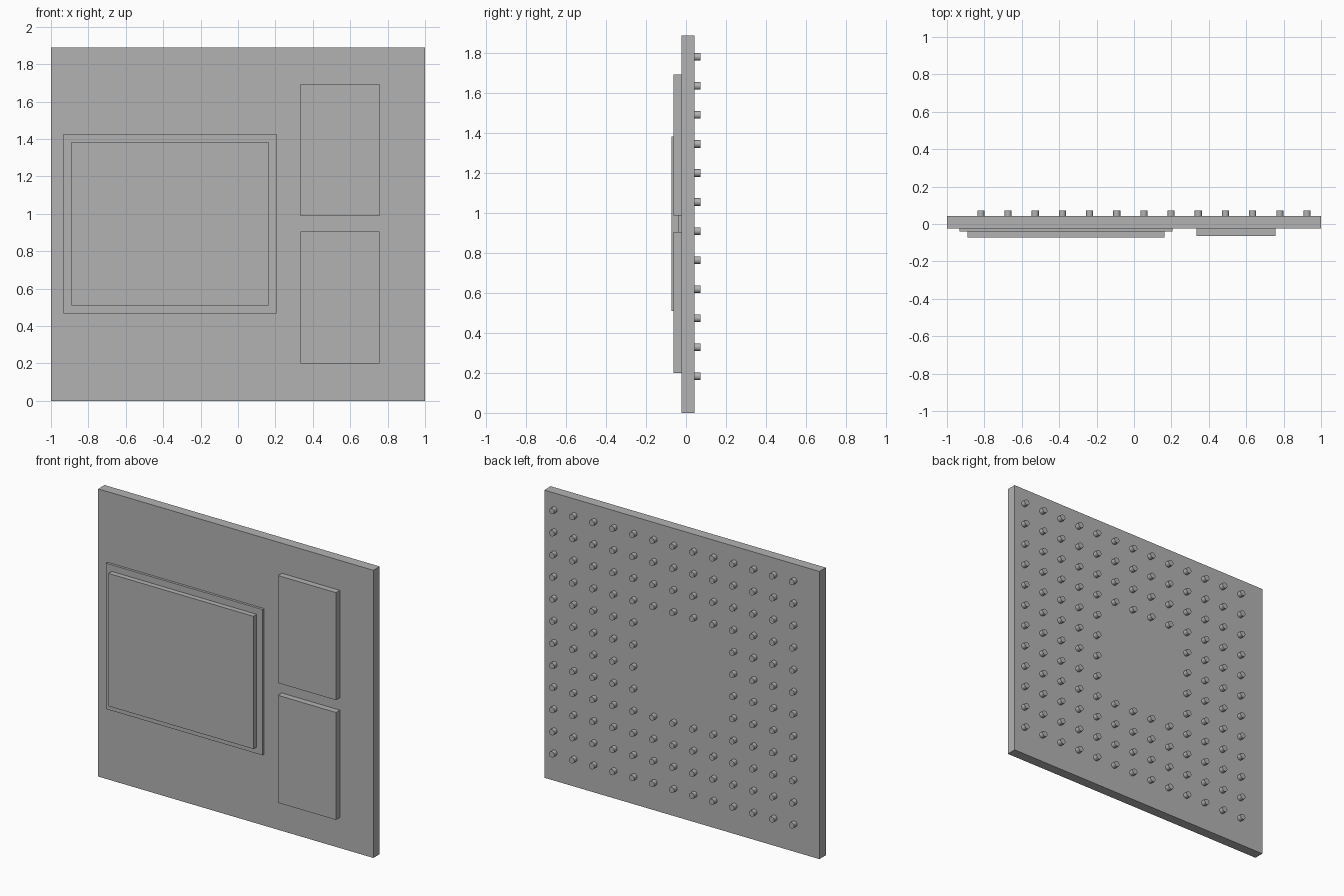
import bpy
import bmesh
import math
from mathutils import Matrix

cube = bpy.data.objects.get("Cube")
if cube:
    bpy.data.objects.remove(cube, do_unlink=True)

# One plain grey for every part
grey = bpy.data.materials.new("plain_grey")
grey.use_nodes = True
colour = (0.45, 0.45, 0.45, 1)
grey.diffuse_color = colour
grey.node_tree.nodes["Principled BSDF"].inputs["Base Color"].default_value = colour


def finish(name, bm):
    mesh = bpy.data.meshes.new(name)
    bm.to_mesh(mesh)
    bm.free()
    mesh.materials.append(grey)
    obj = bpy.data.objects.new(name, mesh)
    bpy.context.collection.objects.link(obj)
    return obj


def slab(name, x, y, z):
    """Box spanning the given (low, high) ranges."""
    spans = (x, y, z)
    centre = [(a + b) / 2 for a, b in spans]
    size = [b - a for a, b in spans]
    bm = bmesh.new()
    matrix = Matrix.Translation(centre) @ Matrix.Diagonal((*size, 1))
    bmesh.ops.create_cube(bm, size=1, matrix=matrix)
    return finish(name, bm)


FRONT, BACK = -0.023, 0.043

# Circuit board
slab("board", (-1, 1), (FRONT, BACK), (0, 1.89))

# Processor package: thin carrier with a raised lid
slab("processor_carrier", (-0.933, 0.206), (-0.039, FRONT), (0.468, 1.426))
slab("processor_lid", (-0.891, 0.163), (-0.073, -0.039), (0.511, 1.383))

# Two memory chips stacked beside the processor
for name, low in (("lower_memory_chip", 0.2), ("upper_memory_chip", 0.987)):
    slab(name, (0.334, 0.756), (-0.063, FRONT), (low, low + 0.706))

# Grid of contact pins on the back, with an empty square in the middle
PITCH, LENGTH, RADIUS = 0.1453, 0.03, 0.019
COLUMNS, ROWS = 13, 12
bm = bmesh.new()
for col in range(COLUMNS):
    for row in range(ROWS):
        if 5 <= col <= 8 and 4 <= row <= 7:
            continue
        place = Matrix.Translation((0.925 - col * PITCH, BACK + LENGTH / 2, 1.782 - row * PITCH))
        bmesh.ops.create_cone(bm, cap_ends=True, segments=24, radius1=RADIUS, radius2=RADIUS,
                              depth=LENGTH, matrix=place @ Matrix.Rotation(math.pi / 2, 4, "X"))
pins = finish("contact_pins", bm)
bpy.ops.object.select_all(action="DESELECT")
pins.select_set(True)
bpy.context.view_layer.objects.active = pins
bpy.ops.object.shade_smooth_by_angle(angle=math.radians(40))
